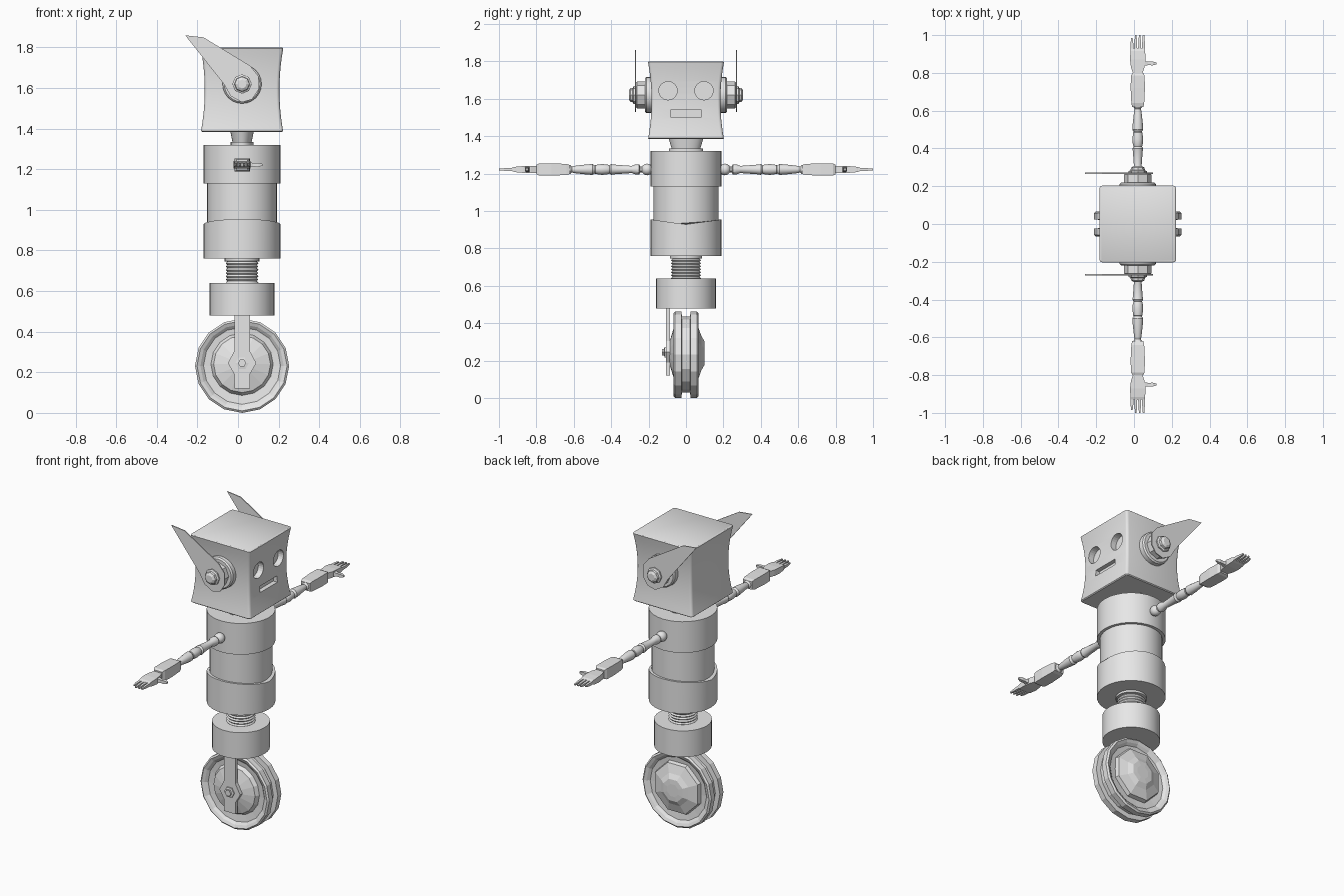
import bpy, bmesh, math
from mathutils import Vector

if "Cube" in bpy.data.objects:
    bpy.data.objects.remove(bpy.data.objects["Cube"])

CX = 0.02      # body axis in x
grey = bpy.data.materials.new("plain grey")
grey.diffuse_color = (0.8, 0.8, 0.8, 1)
grey.use_nodes = True
grey.node_tree.nodes["Principled BSDF"].inputs["Base Color"].default_value = grey.diffuse_color


def finish(name, bm, smooth=True):
    bmesh.ops.recalc_face_normals(bm, faces=bm.faces)
    me = bpy.data.meshes.new(name)
    bm.to_mesh(me)
    bm.free()
    me.materials.append(grey)
    ob = bpy.data.objects.new(name, me)
    bpy.context.collection.objects.link(ob)
    if smooth:
        bpy.ops.object.select_all(action='DESELECT')
        ob.select_set(True)
        bpy.context.view_layer.objects.active = ob
        bpy.ops.object.shade_smooth_by_angle(angle=math.radians(30))
    return ob


def loft(name, rings, smooth=True):
    """Skin a list of equal-length point rings and cap both ends."""
    bm = bmesh.new()
    vs = [[bm.verts.new(p) for p in ring] for ring in rings]
    n = len(vs[0])
    for a, b in zip(vs, vs[1:]):
        for i in range(n):
            j = (i + 1) % n
            bm.faces.new((a[i], a[j], b[j], b[i]))
    bm.faces.new(vs[0])
    bm.faces.new(vs[-1])
    return finish(name, bm, smooth)


def lathe(name, profile, axis='Z', z0=0.0, n=32, smooth=True, sx=1.0, start=0.0):
    """Turn (radius, height) pairs round z, or round y at height z0."""
    rings = []
    for r, h in profile:
        ring = []
        for i in range(n):
            a = start + 2 * math.pi * i / n
            c, s = r * math.cos(a), r * math.sin(a)
            ring.append((CX + c * sx, s, h) if axis == 'Z' else (CX + c, h, z0 + s))
        rings.append(ring)
    return loft(name, rings, smooth)


def prism(name, pts, y0, y1):
    """Extrude an x-z outline along y."""
    return loft(name, [[(x, y, z) for x, z in pts] for y in (y0, y1)], False)


def rounded_square(w, z, r=0.015, seg=3):
    ring = []
    for q, (sx, sy) in enumerate(((1, 1), (-1, 1), (-1, -1), (1, -1))):
        for k in range(seg + 1):
            a = math.pi / 2 * (q + k / seg)
            ring.append((CX + sx * (w - r) + r * math.cos(a), sy * (w - r) + r * math.sin(a), z))
    return ring


# head with pinched sides
rings = [rounded_square(0.197, 1.384)]
for k in range(13):
    z = 1.389 + 0.407 * k / 12
    rings.append(rounded_square(0.184 + 0.019 * ((z - 1.59) / 0.206) ** 2, z))
rings.append(rounded_square(0.198, 1.80))
head = loft("head", rings)


# recessed eyes and mouth
def cut(cutter):
    cutter.hide_render = True
    bpy.context.view_layer.objects.active = head
    m = head.modifiers.new("recess", 'BOOLEAN')
    m.operation, m.solver, m.object = 'DIFFERENCE', 'EXACT', cutter
    bpy.ops.object.modifier_apply(modifier=m.name)
    bpy.data.objects.remove(cutter)


for s in (-1, 1):
    circle = [(s * 0.096 + 0.049 * math.cos(a), 1.643 + 0.049 * math.sin(a))
              for a in (2 * math.pi * i / 24 for i in range(24))]
    cut(loft("eye_cutter", [[(x, y, z) for y, z in circle] for x in (0.17, 0.3)], False))
mouth = [(-0.083, 1.502), (0.083, 1.502), (0.083, 1.54), (-0.083, 1.54)]
cut(loft("mouth_cutter", [[(x, y, z) for y, z in mouth] for x in (0.18, 0.3)], False))

# ears: flange, boss, fin and nut on each side
fin = [(-0.26, 1.86), (-0.17, 1.85), (0.06, 1.71), (0.10, 1.66), (0.10, 1.59),
       (0.07, 1.545), (0.02, 1.53), (-0.035, 1.56), (-0.07, 1.62)]
for s, side in ((-1, "front"), (1, "rear")):
    lathe("ear_flange_" + side, [(0.096, s * 0.17), (0.096, s * 0.212), (0.088, s * 0.22)],
          'Y', 1.62, 24)
    lathe("ear_boss_" + side, [(0.072, s * 0.21), (0.072, s * 0.262), (0.06, s * 0.27)],
          'Y', 1.62, 8, False)
    prism("ear_fin_" + side, fin, s * 0.266, s * 0.272)
    lathe("ear_nut_" + side, [(0.048, s * 0.27), (0.048, s * 0.28), (0.038, s * 0.285),
                              (0.036, s * 0.298), (0.022, s * 0.306)], 'Y', 1.62, 8, False)

# neck and torso drums
lathe("neck_ring", [(0.09, 1.31), (0.09, 1.335)], sx=0.62)
lathe("neck", [(0.075, 1.33), (0.097, 1.40)], sx=0.62)
lathe("upper_torso", [(0.19, 1.13), (0.19, 1.32)])
lathe("middle_torso", [(0.173, 0.90), (0.173, 1.14)])
lower = lathe("lower_torso", [(0.19, 0.76), (0.19, 0.955)])
for v in lower.data.vertices:          # shallow V in the upper rim
    if v.co.z > 0.9:
        v.co.z -= 0.027 * max(0, 1 - abs(v.co.y) / 0.19)

# ribbed waist and wheel housing
ribs = [(0.086, 0.765), (0.086, 0.747)]
for k in range(7):
    ribs += [(0.073, 0.745 - k * 0.016), (0.080, 0.737 - k * 0.016)]
lathe("waist", ribs + [(0.073, 0.63)], n=24)
lathe("wheel_housing", [(0.16, 0.48), (0.16, 0.64)])

# grooved wheel with hubs
half = [(0.205, 0.058), (0.19, 0.045)]
tyre = [(0.222, 0.066), (0.232, 0.058), (0.232, 0.024), (0.203, 0.022)]
profile = ([(0.05, 0.03)] + half[::-1] + tyre
           + [(r, -y) for r, y in tyre[::-1]] + [(r, -y) for r, y in half] + [(0.05, -0.03)])
lathe("wheel", profile, 'Y', 0.232, 16, False)
lathe("rear_hub", [(0.165, 0.03), (0.155, 0.064), (0.10, 0.082), (0.07, 0.098), (0.04, 0.10)],
      'Y', 0.24, 8, False, start=math.pi / 8)
lathe("front_hub", [(0.16, -0.03), (0.14, -0.064), (0.06, -0.088)], 'Y', 0.24, 16, False)

# single fork leg with axle nut
side = [(0.038, 0.50), (0.038, 0.305), (0.07, 0.245), (0.038, 0.19), (0.038, 0.12)]
prism("fork_leg", [(CX + x, z) for x, z in side] + [(CX - x, z) for x, z in side[::-1]],
      -0.108, -0.086)
lathe("axle_nut", [(0.033, -0.10), (0.033, -0.115), (0.02, -0.117), (0.02, -0.127)],
      'Y', 0.245, 6, False)

# arms, mirrored front and rear
ARM_Z = 1.222


def slab(name, sections, s, x0=0.0):
    """Box-like limb: (y, half width, half height) sections."""
    loft(name, [[(CX + x0 + a * w, s * y, ARM_Z + b * h)
                 for a, b in ((1, 1), (-1, 1), (-1, -1), (1, -1))]
                for y, w, h in sections], False)


for s, side in ((-1, "front"), (1, "rear")):
    ball = [(max(0.031 * math.sin(t), 0.002), s * (0.208 - 0.031 * math.cos(t)))
            for t in (math.pi * k / 10 for k in range(11))]
    lathe("shoulder_ball_" + side, ball, 'Y', ARM_Z, 16)
    upper = [(0.015, 0.22), (0.015, 0.245), (0.027, 0.25), (0.027, 0.27), (0.019, 0.29),
             (0.026, 0.385), (0.029, 0.40), (0.022, 0.41), (0.026, 0.42), (0.029, 0.45),
             (0.024, 0.485), (0.018, 0.49)]
    lathe("upper_arm_" + side, [(r, s * y) for r, y in upper], 'Y', ARM_Z, 12)
    fore = [(0.02, 0.485), (0.029, 0.50), (0.027, 0.53), (0.019, 0.60), (0.016, 0.61),
            (0.024, 0.62), (0.024, 0.645), (0.014, 0.66)]
    lathe("forearm_" + side, [(r, s * y) for r, y in fore], 'Y', ARM_Z, 12)
    slab("cuff_" + side, [(0.62, 0.03, 0.024), (0.64, 0.034, 0.03), (0.72, 0.038, 0.032),
                          (0.785, 0.036, 0.032), (0.80, 0.028, 0.026)], s)
    slab("palm_" + side, [(0.79, 0.022, 0.018), (0.83, 0.036, 0.018), (0.87, 0.041, 0.018),
                          (0.915, 0.039, 0.014), (0.93, 0.036, 0.009)], s)
    for k in range(4):
        slab("finger_%d_%s" % (k + 1, side),
             [(0.92, 0.008, 0.009), (0.96, 0.007, 0.008),
              (1.0 if k in (1, 2, 3) else 0.985, 0.004, 0.004)], s, -0.031 + k * 0.0205)
    # thumb points towards the face side
    loft("thumb_" + side, [[(x, s * (0.85 + a * w), ARM_Z + b * w)
                            for a, b in ((1, 1), (-1, 1), (-1, -1), (1, -1))]
                           for x, w in ((0.04, 0.016), (0.075, 0.009), (0.10, 0.01),
                                        (0.12, 0.005))], False)
